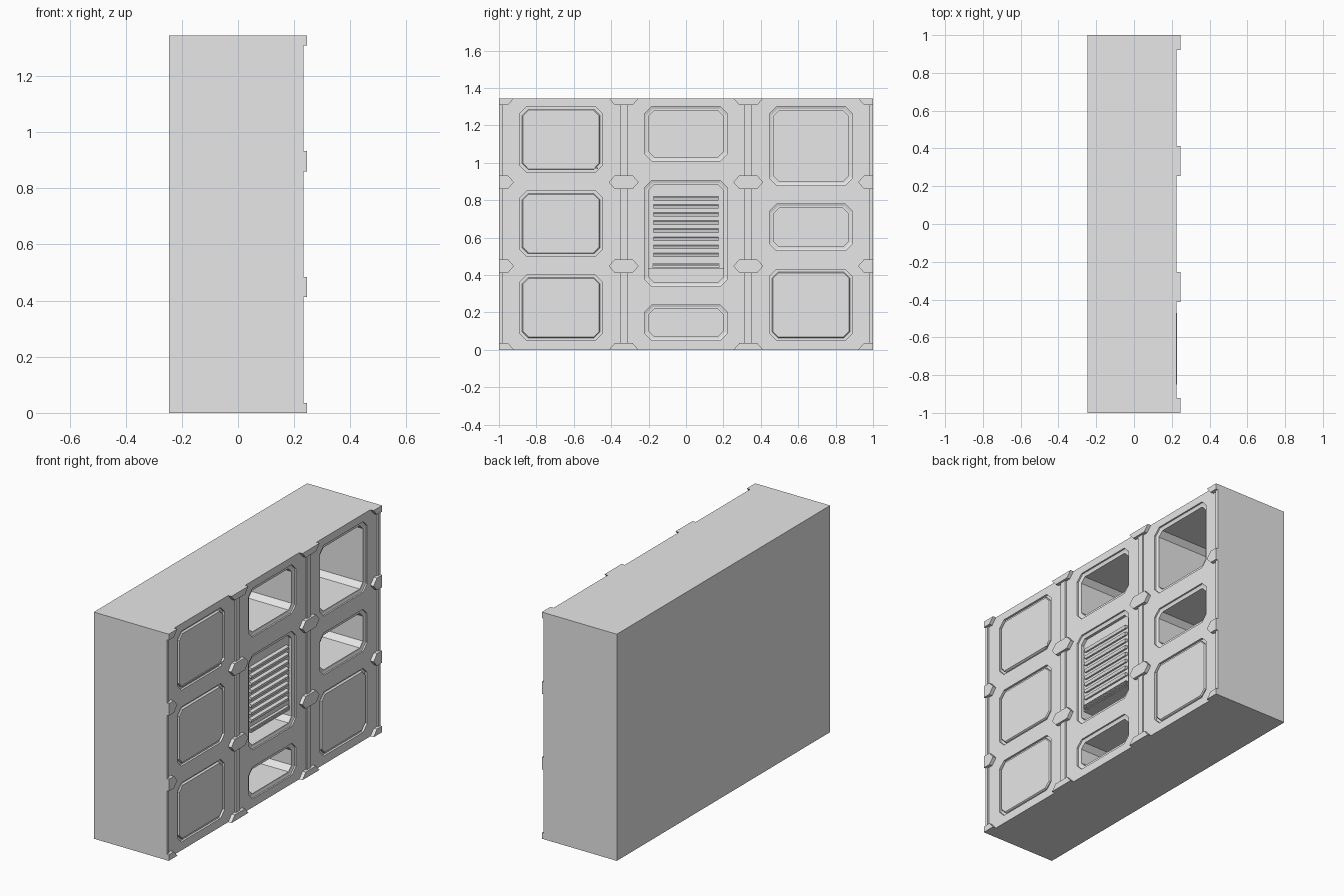
import bpy, bmesh
from mathutils import Matrix

if "Cube" in bpy.data.objects:
    bpy.data.objects.remove(bpy.data.objects["Cube"], do_unlink=True)

BACK, FACE, HEIGHT = -0.246, 0.225, 1.345

grey = bpy.data.materials.new("plain grey")
grey.use_nodes = True
grey.diffuse_color = (0.8, 0.8, 0.8, 1)
grey.node_tree.nodes["Principled BSDF"].inputs["Base Color"].default_value = (0.8, 0.8, 0.8, 1)


def finish(name, bm):
    bmesh.ops.recalc_face_normals(bm, faces=bm.faces)
    mesh = bpy.data.meshes.new(name)
    bm.to_mesh(mesh)
    bm.free()
    mesh.materials.append(grey)
    obj = bpy.data.objects.new(name, mesh)
    bpy.context.collection.objects.link(obj)
    return obj


def add_box(bm, x0, x1, y0, y1, z0, z1, tilt=0):
    mat = (Matrix.Translation(((x0 + x1) / 2, (y0 + y1) / 2, (z0 + z1) / 2))
           @ Matrix.Rotation(tilt, 4, 'Y')
           @ Matrix.Diagonal((x1 - x0, y1 - y0, z1 - z0, 1)))
    bmesh.ops.create_cube(bm, size=1, matrix=mat)


def octagon(rect, inset, chamfer=0.038):
    y0, y1, z0, z1 = rect
    y0, y1, z0, z1 = y0 + inset, y1 - inset, z0 + inset, z1 - inset
    c = chamfer - inset * 0.4
    return [(y0 + c, z0), (y1 - c, z0), (y1, z0 + c), (y1, z1 - c),
            (y1 - c, z1), (y0 + c, z1), (y0, z1 - c), (y0, z0 + c)]


def loft(bm, rings):
    """Closed solid through a list of (outline, x) rings."""
    loops = [[bm.verts.new((x, y, z)) for y, z in pts] for pts, x in rings]
    n = len(loops[0])
    for a, b in zip(loops, loops[1:]):
        for i in range(n):
            bm.faces.new((a[i], a[(i + 1) % n], b[(i + 1) % n], b[i]))
    bm.faces.new(loops[0])
    bm.faces.new(loops[-1])


# Window layout: column side, bottom, top
closed = [(-1, 0.95, 1.30), (-1, 0.50, 0.85), (-1, 0.05, 0.40), (1, 0.05, 0.43)]
opened = [(1, 0.88, 1.30), (1, 0.53, 0.78),
          (0, 1.01, 1.30), (0, 0.34, 0.905), (0, 0.05, 0.24)]


def rect(item):
    col, z0, z1 = item
    mid = col * 0.668
    return (mid - 0.222, mid + 0.222, z0, z1)


# Body with stepped window recesses and panel pockets
bm = bmesh.new()
add_box(bm, BACK, FACE, -1, 1, 0, HEIGHT)
body = finish("wall_body", bm)

bm = bmesh.new()
for item in opened:
    r = rect(item)
    loft(bm, [(octagon(r, 0), 0.26), (octagon(r, 0), 0.216),
              (octagon(r, 0.012), 0.212), (octagon(r, 0.022), 0.212),
              (octagon(r, 0.022), BACK + 0.012)])
for item in closed:
    r = rect(item)
    loft(bm, [(octagon(r, 0), 0.26), (octagon(r, 0), 0.212)])
cutter = finish("recess_cutter", bm)
cutter.hide_render = True

mod = body.modifiers.new("recesses", 'BOOLEAN')
mod.operation = 'DIFFERENCE'
mod.solver = 'EXACT'
mod.object = cutter
bpy.context.view_layer.objects.active = body
bpy.ops.object.modifier_apply(modifier=mod.name)
bpy.data.objects.remove(cutter, do_unlink=True)

# Closed panels, set in their pockets with a narrow groove around
for i, item in enumerate(closed):
    bm = bmesh.new()
    r = rect(item)
    loft(bm, [(octagon(r, 0.014), 0.205), (octagon(r, 0.014), 0.219),
              (octagon(r, 0.018), FACE)])
    finish(f"panel_{i + 1}", bm)

# Thin lip along the foot of the upper panel
bm = bmesh.new()
add_box(bm, 0.22, 0.228, -0.85, -0.47, 0.968, 0.976)
finish("panel_lip", bm)

# Vent unit: solid box, louvres and a stack of thin fins at its foot
bm = bmesh.new()
add_box(bm, BACK + 0.006, 0.195, -0.202, 0.202, 0.435, 0.886)
finish("vent_box", bm)

bm = bmesh.new()
for i in range(8):
    z = 0.507 + i * 0.0433
    add_box(bm, 0.19, 0.212, -0.175, 0.175, z - 0.009, z + 0.009, 0.25)
finish("vent_louvres", bm)

bm = bmesh.new()
for i in range(5):
    z = 0.436 + i * 0.0055
    add_box(bm, 0.19, 0.212, -0.18, 0.18, z, z + 0.003)
finish("vent_fins", bm)

# Vertical ribs between columns and at both ends
bm = bmesh.new()
for y in (-1, -0.333, 0.333, 1):
    add_box(bm, FACE - 0.01, 0.234, max(y - 0.019, -1), min(y + 0.019, 1), 0, HEIGHT)
finish("vertical_ribs", bm)

# Six-sided clamps on the ribs, cut off at the wall edges
hexagon = [(-0.08, 0), (-0.048, -0.036), (0.048, -0.036),
           (0.08, 0), (0.048, 0.036), (-0.048, 0.036)]
bm = bmesh.new()
for y in (-1, -0.333, 0.333, 1):
    for k in range(4):
        pts = []
        for dy, dz in hexagon:
            p = (min(max(y + dy, -1), 1),
                 min(max(k * HEIGHT / 3 + dz, 0), HEIGHT))
            if p not in pts:
                pts.append(p)
        loft(bm, [(pts, FACE - 0.01), (pts, 0.246)])
finish("rib_clamps", bm)
